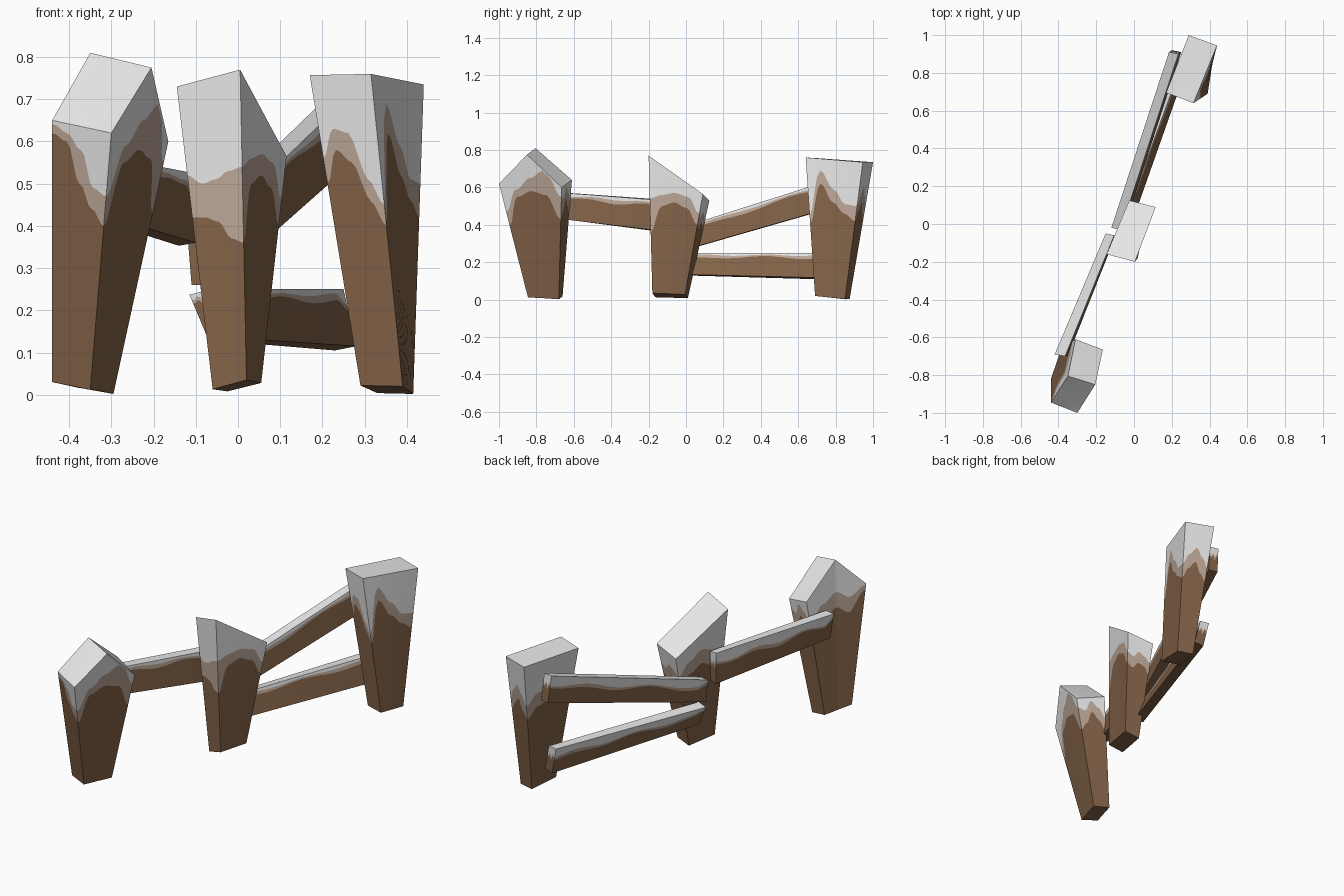
import bpy, bmesh, math
from mathutils import Vector

if "Cube" in bpy.data.objects:
    bpy.data.objects.remove(bpy.data.objects["Cube"])


def material(name, rgb):
    m = bpy.data.materials.new(name)
    m.diffuse_color = (*rgb, 1)
    m.use_nodes = True
    m.node_tree.nodes["Principled BSDF"].inputs["Base Color"].default_value = m.diffuse_color
    return m


MATS = [material("brown_wood", (0.23, 0.125, 0.065)),
        material("frosted_wood", (0.50, 0.385, 0.31)),
        material("snow", (0.80, 0.80, 0.80))]


def wave(samples):
    """Smooth closed curve through evenly spaced samples, u in 0..1."""
    n = len(samples)

    def f(u):
        p = (u % 1) * n
        i = int(p)
        s = (1 - math.cos((p - i) * math.pi)) / 2
        return samples[i % n] * (1 - s) + samples[(i + 1) % n] * s
    return f


def snowy_block(name, bottom, top, frost, snow, n=16, ridge=None):
    """Loft bottom to top corners; split walls at the frost and snow lines.
    frost and snow take (u, low point, high point) and return a 0..1 height."""
    bm = bmesh.new()
    bottom, top = [Vector(p) for p in bottom], [Vector(p) for p in top]
    k = len(bottom)
    # wall parameter u covers four sides; ridge corners sit halfway along theirs
    us = [0, .25, .375, .5, .75, .875, 1] if ridge else [0, .25, .5, .75, 1]
    cols = []
    for c in range(k):
        for j in range(n):
            s = j / n
            lo = bottom[c].lerp(bottom[(c + 1) % k], s)
            hi = top[c].lerp(top[(c + 1) % k], s)
            u = us[c] + (us[c + 1] - us[c]) * s
            t1 = min(max(frost(u, lo, hi), .05), .95)
            t2 = min(max(snow(u, lo, hi), t1 + .01), .985)
            cols.append([bm.verts.new(lo.lerp(hi, t)) for t in (0, t1, t2, 1)])
    m = len(cols)
    for i in range(m):
        a, b = cols[i], cols[(i + 1) % m]
        for r in range(3):
            f = bm.faces.new((a[r], b[r], b[r + 1], a[r + 1]))
            f.material_index = r
    # base and snow cap
    bm.faces.new([c[0] for c in reversed(cols)])
    rim = [c[3] for c in cols]
    if ridge:
        i, j = ridge[0] * n, ridge[1] * n
        caps = [rim[i:j + 1], rim[j:] + rim[:i + 1]]
    else:
        caps = [rim]
    for cap in caps:
        bm.faces.new(cap).material_index = 2
    bmesh.ops.triangulate(bm, faces=[f for f in bm.faces if len(f.verts) > 4])
    bmesh.ops.recalc_face_normals(bm, faces=bm.faces)
    me = bpy.data.meshes.new(name)
    bm.to_mesh(me)
    bm.free()
    for mat in MATS:
        me.materials.append(mat)
    ob = bpy.data.objects.new(name, me)
    bpy.context.collection.objects.link(ob)
    bpy.context.view_layer.objects.active = ob
    ob.select_set(True)
    bpy.ops.object.shade_smooth_by_angle()
    ob.select_set(False)
    return ob


def post(name, bottom, top, frost, snow, ridge=None):
    """Snow lines given as world heights, four samples per side."""
    def at(samples):
        w = wave(samples)
        return lambda u, lo, hi: (w(u) - lo.z) / (hi.z - lo.z)
    snowy_block(name, bottom, top, at(frost), at(snow), ridge=ridge)


def rail(name, bottom, top, phase):
    """Snow lies thin on the right side and deeper on the left side."""
    def snow(u, lo, hi):
        base = .90 if u < .5 else .68
        return base + (.03 if u < .5 else .07) * math.sin(u * 62 + phase)

    def frost(u, lo, hi):
        return snow(u, lo, hi) - .10 - .04 * math.sin(u * 38 + phase)
    snowy_block(name, bottom, top, frost, snow)


# front post with a ridged top
post("front_post",
     [(-.44, -.82, .03), (-.35, -.845, .012), (-.322, -.763, .008),
      (-.295, -.68, .002), (-.385, -.66, .018), (-.412, -.74, .024)],
     [(-.44, -.945, .65), (-.30, -1.0, .62), (-.205, -.85, .775),
      (-.165, -.665, .60), (-.31, -.61, .64), (-.35, -.805, .81)],
     [.62, .60, .50, .44, .40, .55, .58, .56, .43, .47, .54, .50, .44, .52, .56, .52],
     [.645, .62, .58, .49, .47, .59, .65, .69, .55, .54, .60, .57, .52, .60, .64, .60],
     ridge=(2, 5))

# middle post with a slanted top
post("middle_post",
     [(-.06, -.165, .013), (.02, -.18, .035), (.055, -.005, .028), (-.025, .01, .008)],
     [(-.145, -.16, .73), (.005, -.20, .77), (.115, .09, .565), (-.025, .125, .53)],
     [.42, .42, .41, .37, .36, .50, .52, .49, .40, .38, .41, .40, .36, .42, .46, .43],
     [.52, .50, .51, .53, .54, .56, .57, .55, .46, .44, .47, .45, .42, .49, .54, .52],)

# back post with a level top
post("back_post",
     [(.29, .72, .022), (.39, .69, .02), (.415, .85, .002), (.33, .875, .004)],
     [(.17, .695, .757), (.315, .64, .76), (.44, .945, .735), (.29, 1.0, .735)],
     [.50, .58, .55, .46, .40, .62, .52, .46, .42, .48, .52, .46, .42, .48, .50, .47],
     [.56, .63, .62, .51, .45, .69, .59, .51, .50, .56, .60, .55, .50, .56, .58, .55])

# rail between front and middle posts
rail("front_rail",
     [(-.40, -.69, .435), (-.35, -.70, .435), (-.10, -.07, .36), (-.14, -.06, .353)],
     [(-.42, -.69, .575), (-.365, -.70, .575), (-.105, -.06, .525), (-.15, -.05, .53)], 0)

# sloping rail between middle and back posts
rail("sloping_rail",
     [(-.11, -.02, .26), (-.055, -.03, .26), (.25, .91, .53), (.20, .92, .53)],
     [(-.12, -.02, .385), (-.07, -.03, .385), (.235, .90, .68), (.185, .91, .68)], 1.7)

# low level rail between middle and back posts
rail("low_rail",
     [(-.07, -.01, .13), (-.02, -.02, .135), (.28, .83, .115), (.23, .84, .105)],
     [(-.115, -.01, .237), (-.065, -.02, .25), (.25, .84, .25), (.20, .85, .25)], 3.1)
